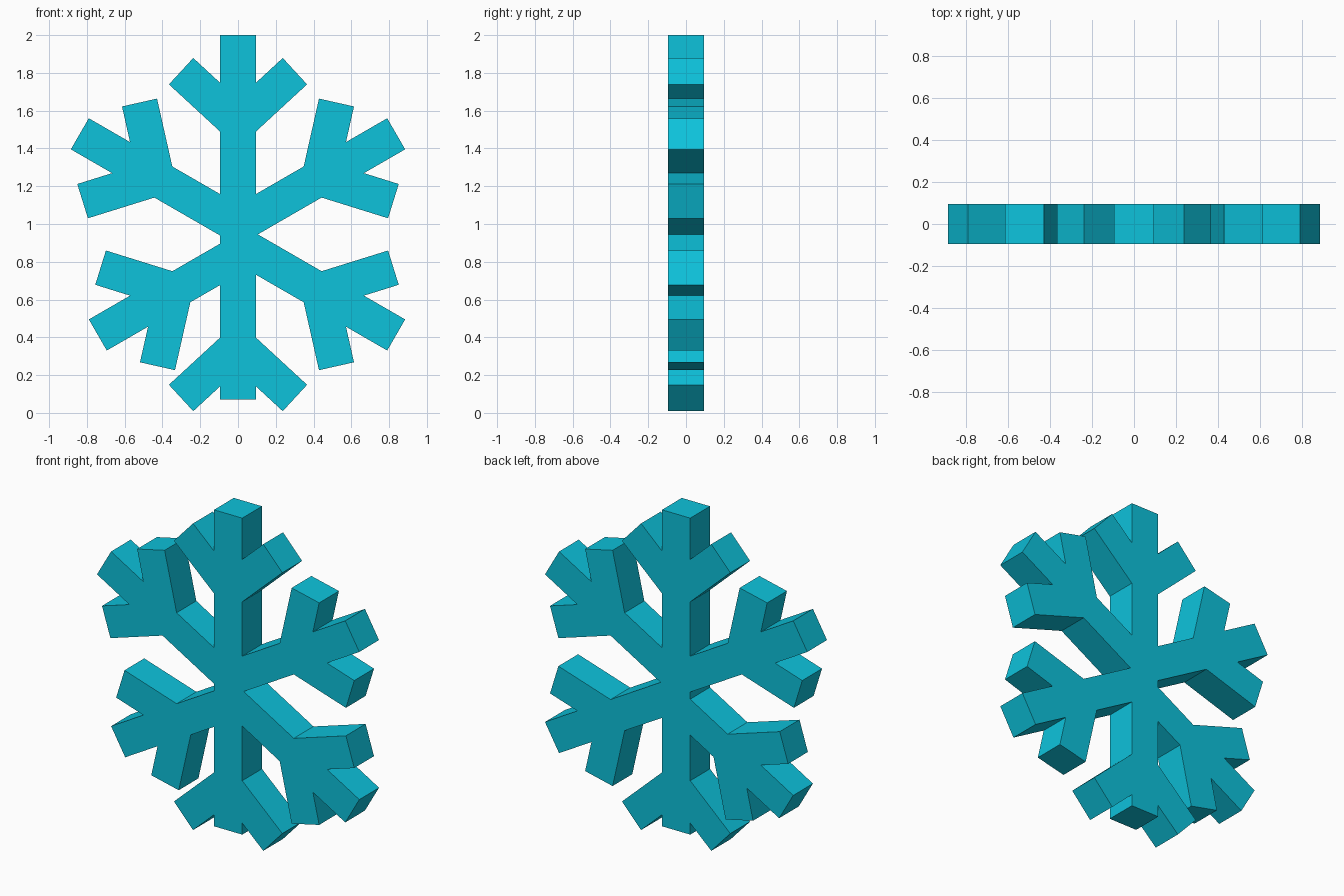
import bpy, bmesh
from math import radians, cos, sin
from mathutils import Vector
from mathutils.geometry import delaunay_2d_cdt

if "Cube" in bpy.data.objects:
    bpy.data.objects.remove(bpy.data.objects["Cube"])

HALF = 0.095            # half the bar width and half the thickness
BRANCH_LEN = 0.41
BRANCH_ANGLE = 47.3

verts, faces = [], []


def direction(deg):
    return Vector((cos(radians(deg)), sin(radians(deg))))


def bar(start, deg, length):
    """Add one flat rectangular bar outline (x, z)."""
    d = direction(deg)
    n = Vector((-d.y, d.x)) * HALF
    end = start + d * length
    i = len(verts)
    verts.extend([start - n, end - n, end + n, start + n])
    faces.append([i, i + 1, i + 2, i + 3])


def arm(start, deg, length, fork):
    """Main bar with two side branches, forking 'fork' before the tip."""
    start = Vector(start)
    bar(start, deg, length)
    base = start + direction(deg) * (length - fork)
    for side in (-1, 1):
        bar(base, deg + side * BRANCH_ANGLE, BRANCH_LEN)


# Six arms, the lower left one slightly shorter and the bottom one stubby
arm((0, 0.95), 90, 1.05, 0.469)
arm((0, 0.994), 30, 0.967, 0.469)
arm((0, 0.994), 150, 0.967, 0.469)
arm((0, 0.896), -30, 0.967, 0.469)
arm((0, 0.841), 210, 0.857, 0.469)
arm((0, 0.95), -90, 0.88, 0.287)

# Merge the bars into one outline, then give it thickness
pts, _, tris, *_ = delaunay_2d_cdt(verts, [], faces, 1, 1e-5)
bm = bmesh.new()
bv = [bm.verts.new((p.x, -HALF, p.y)) for p in pts]
for t in tris:
    bm.faces.new([bv[i] for i in t])
bmesh.ops.delete(bm, geom=[v for v in bm.verts if not v.link_faces], context='VERTS')
bmesh.ops.dissolve_limit(bm, angle_limit=radians(1), verts=bm.verts[:], edges=bm.edges[:])
bmesh.ops.triangulate(bm, faces=bm.faces[:])
ext = bmesh.ops.extrude_face_region(bm, geom=bm.faces[:], use_keep_orig=True)
bmesh.ops.translate(bm, vec=(0, 2 * HALF, 0),
                    verts=[g for g in ext["geom"] if isinstance(g, bmesh.types.BMVert)])
bmesh.ops.recalc_face_normals(bm, faces=bm.faces[:])

mesh = bpy.data.meshes.new("snowflake")
bm.to_mesh(mesh)
bm.free()
mat = bpy.data.materials.new("ice cyan")
mat.diffuse_color = (0.004, 0.54, 0.71, 1)
mat.use_nodes = True
mat.node_tree.nodes["Principled BSDF"].inputs["Base Color"].default_value = mat.diffuse_color
mesh.materials.append(mat)
bpy.context.collection.objects.link(bpy.data.objects.new("snowflake", mesh))
